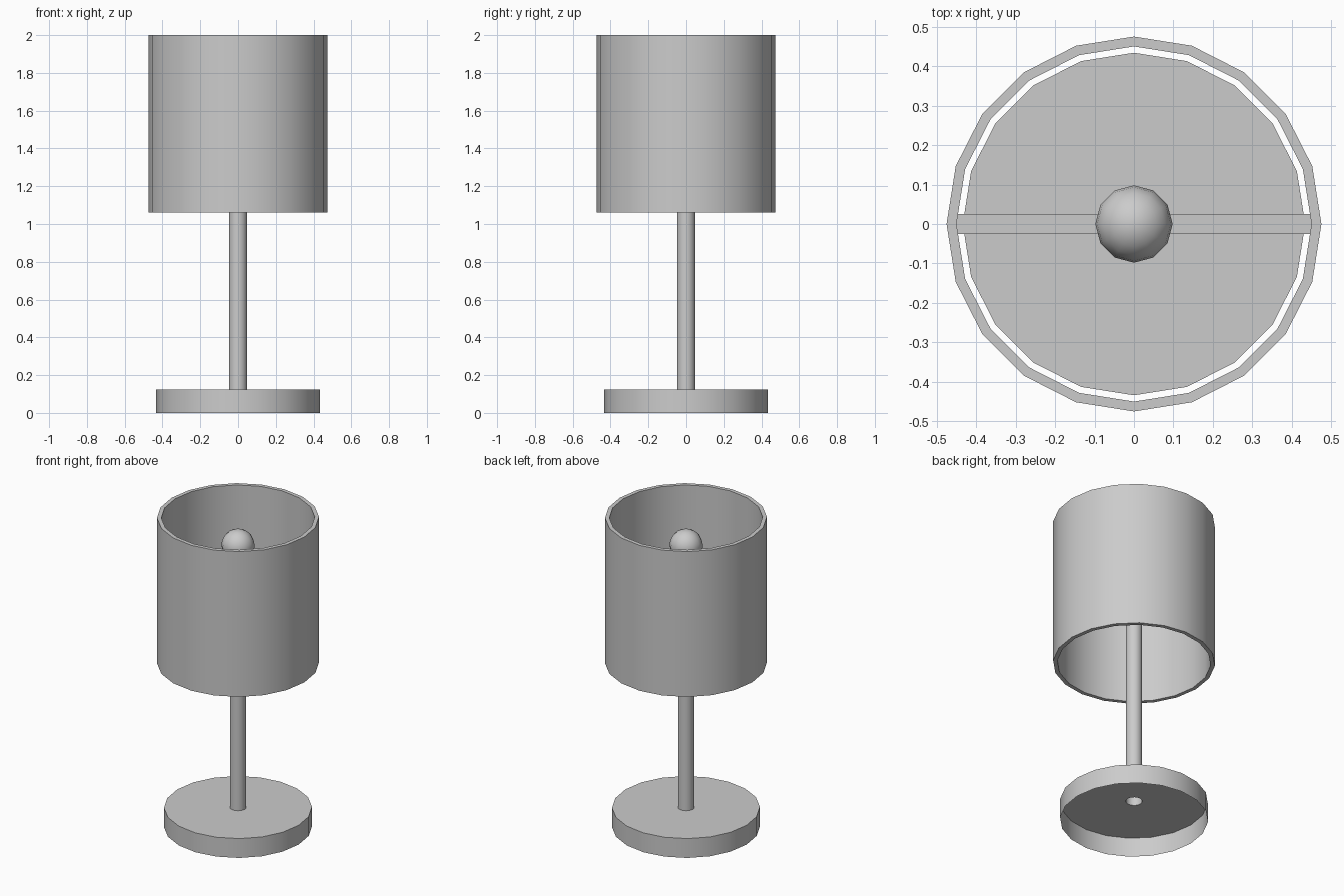
import bpy, math

if "Cube" in bpy.data.objects:
    bpy.data.objects.remove(bpy.data.objects["Cube"])

SIDES = 20


def finish(obj):
    bpy.ops.object.select_all(action='DESELECT')
    obj.select_set(True)
    bpy.context.view_layer.objects.active = obj
    bpy.ops.object.shade_smooth_by_angle(angle=math.radians(40))


def lathe(name, profile, closed=False, cap=False):
    """Spin (radius, z) points, listed upward on the outside, around z."""
    verts = [(r * math.cos(math.tau * i / SIDES), r * math.sin(math.tau * i / SIDES), z)
             for r, z in profile for i in range(SIDES)]
    n = len(profile)
    faces = []
    for k in range(n if closed else n - 1):
        a, b = k * SIDES, (k + 1) % n * SIDES
        for i in range(SIDES):
            j = (i + 1) % SIDES
            faces.append((a + i, a + j, b + j, b + i))
    if cap:
        faces.append(tuple(range((n - 1) * SIDES, n * SIDES)))
    mesh = bpy.data.meshes.new(name)
    mesh.from_pydata(verts, [], faces)
    obj = bpy.data.objects.new(name, mesh)
    bpy.context.collection.objects.link(obj)
    finish(obj)
    return obj


# Base: thin shell, open underneath, with a hole where the hollow pole joins
lathe("base", [(0.434, 0), (0.434, 0.125), (0.048, 0.125)])

# Pole, open at the bottom
lathe("pole", [(0.048, 0.125), (0.048, 1.75)], cap=True)

# Shade: thick-walled tube
lathe("shade", [(0.475, 1.06), (0.475, 2.0), (0.45, 2.0), (0.45, 1.06)], closed=True)

# Crossbar holding the shade on the pole
bpy.ops.mesh.primitive_cube_add(size=1, location=(0, 0, 1.58))
bar = bpy.context.object
bar.name = "shade_crossbar"
bar.scale = (0.9, 0.05, 0.05)

# Bulb
bpy.ops.mesh.primitive_uv_sphere_add(segments=12, ring_count=10, radius=0.098,
                                     location=(0, 0, 1.82))
bulb = bpy.context.object
bulb.name = "bulb"
finish(bulb)
